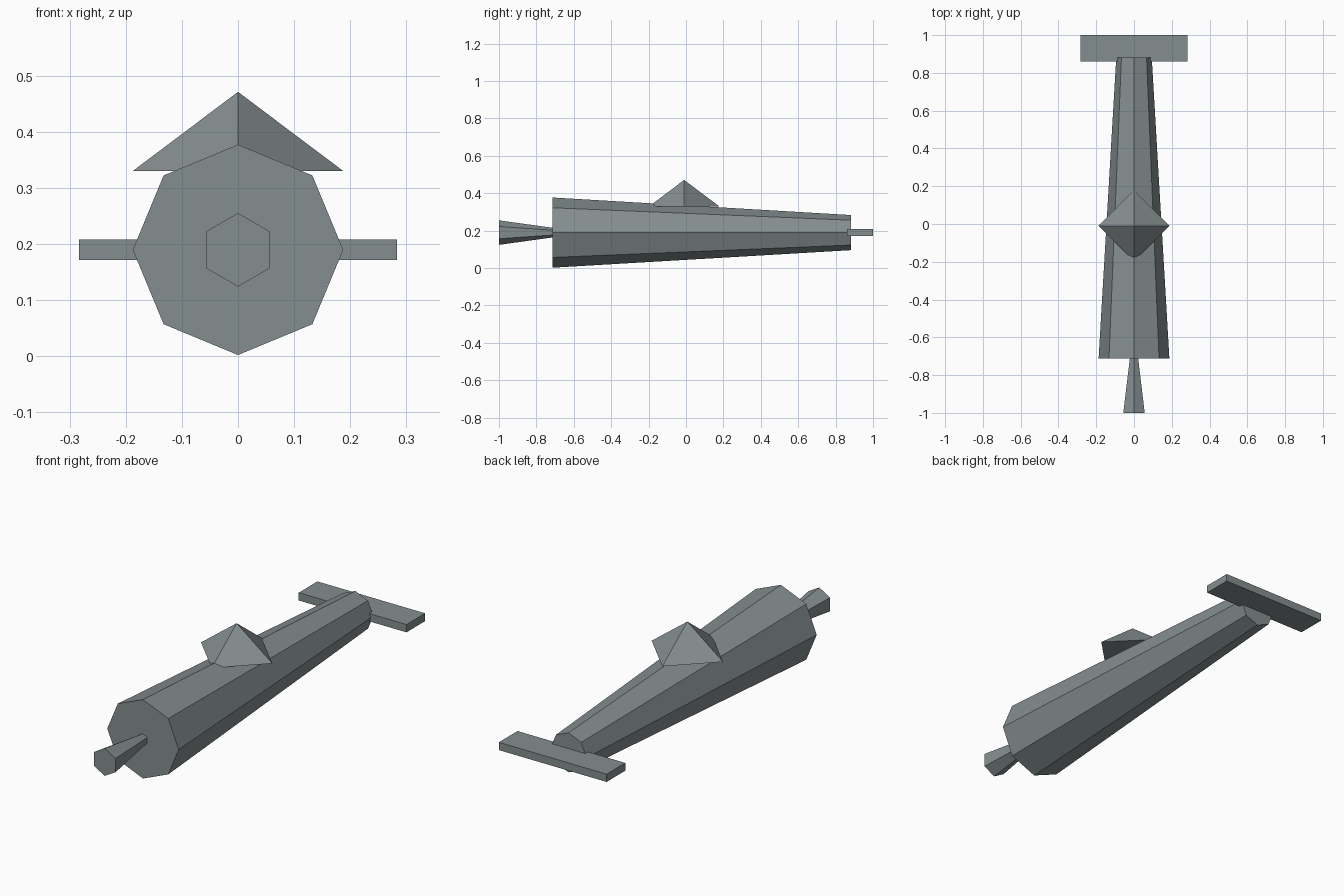
import bpy, bmesh, math
from mathutils import Vector

if "Cube" in bpy.data.objects:
    bpy.data.objects.remove(bpy.data.objects["Cube"])

grey = bpy.data.materials.new("hull_grey")
grey.diffuse_color = (0.235, 0.27, 0.275, 1)
grey.use_nodes = True
grey.node_tree.nodes["Principled BSDF"].inputs["Base Color"].default_value = grey.diffuse_color


def finish(name, bm):
    bmesh.ops.recalc_face_normals(bm, faces=bm.faces)
    mesh = bpy.data.meshes.new(name)
    bm.to_mesh(mesh)
    bm.free()
    mesh.materials.append(grey)
    obj = bpy.data.objects.new(name, mesh)
    bpy.context.collection.objects.link(obj)
    return obj


def tapered_tube(name, sides, y0, r0, y1, r1, z):
    """Capped frustum along y, with one corner pointing straight up."""
    bm = bmesh.new()
    rings = []
    for y, r in ((y0, r0), (y1, r1)):
        rings.append([bm.verts.new((r * math.sin(math.tau * i / sides), y,
                                    z + r * math.cos(math.tau * i / sides)))
                      for i in range(sides)])
    a, b = rings
    for i in range(sides):
        j = (i + 1) % sides
        bm.faces.new((a[i], a[j], b[j], b[i]))
    bm.faces.new(a)
    bm.faces.new(b)
    return finish(name, bm)


AXIS_Z = 0.1895

# Octagonal body, narrowing to the rear
tapered_tube("hull", 8, -0.713, 0.1875, 0.881, 0.094, AXIS_Z)

# Hexagonal flared nozzle at the front
tapered_tube("nozzle", 6, -1.0, 0.0655, -0.70, 0.024, AXIS_Z)

# Flat bar across the rear end
bm = bmesh.new()
bmesh.ops.create_cube(bm, size=1)
bmesh.ops.scale(bm, vec=(0.566, 0.14, 0.037), verts=bm.verts)
bmesh.ops.translate(bm, vec=(0, 0.93, AXIS_Z), verts=bm.verts)
finish("tail_bar", bm)

# Four-sided pyramid on top, corners along x and y
bm = bmesh.new()
centre = Vector((0, -0.01, 0.33))
base = [bm.verts.new(centre + 0.1875 * Vector((math.cos(k * math.pi / 2),
                                               math.sin(k * math.pi / 2), 0)))
        for k in range(4)]
apex = bm.verts.new(centre + Vector((0, 0, 0.141)))
bm.faces.new(base)
for k in range(4):
    bm.faces.new((base[k], base[(k + 1) % 4], apex))
finish("cockpit_pyramid", bm)
